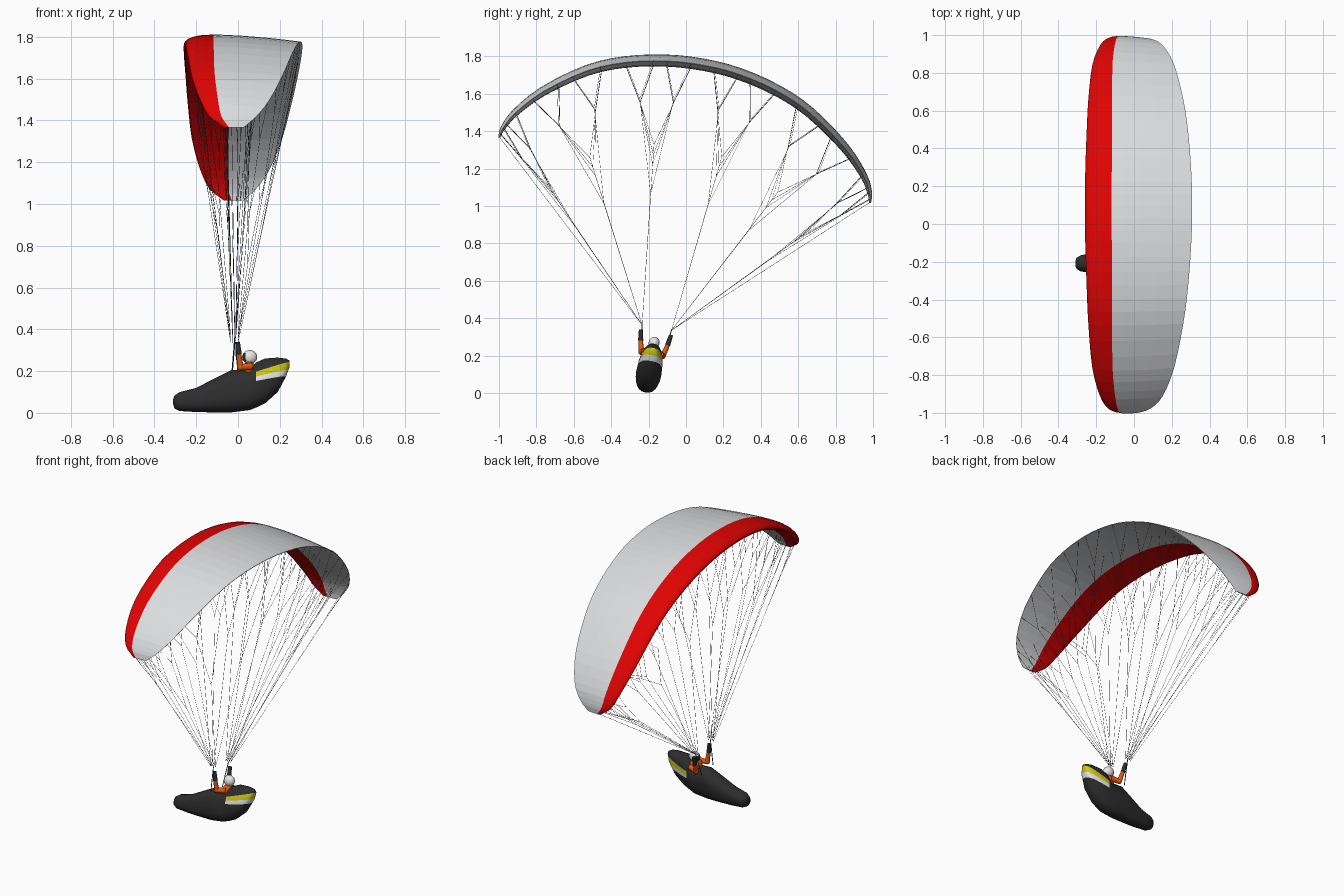
import bpy, bmesh, math
from mathutils import Matrix, Vector

if "Cube" in bpy.data.objects:
    bpy.data.objects.remove(bpy.data.objects["Cube"])

# Everything is built upright, then banked 10 degrees about the flight axis
BANK = Matrix.Translation((0, -0.007, 1.195)) @ Matrix.Rotation(math.radians(-10), 4, 'X')


def W(z):
    """Height read on the grid -> upright local height."""
    return (z - 1.195) / 0.985


def mat(name, *c):
    m = bpy.data.materials.new(name)
    m.diffuse_color = (*c, 1)
    m.use_nodes = True
    m.node_tree.nodes["Principled BSDF"].inputs["Base Color"].default_value = m.diffuse_color
    return m


RED = mat("red", 0.75, 0.001, 0.001)
GREY = mat("light grey", 0.71, 0.72, 0.74)
BLACK = mat("black", 0.026, 0.026, 0.027)
YELLOW = mat("yellow", 0.62, 0.57, 0.01)
WHITE = mat("white", 0.8, 0.8, 0.8)
ORANGE = mat("orange", 0.75, 0.1, 0.005)
LINE = mat("line blue grey", 0.055, 0.07, 0.095)


def finish(name, bm, mats, smooth=None):
    bmesh.ops.recalc_face_normals(bm, faces=bm.faces)
    me = bpy.data.meshes.new(name)
    bm.to_mesh(me)
    bm.free()
    for m in mats:
        me.materials.append(m)
    ob = bpy.data.objects.new(name, me)
    bpy.context.collection.objects.link(ob)
    ob.matrix_world = BANK
    if smooth:
        bpy.ops.object.select_all(action='DESELECT')
        ob.select_set(True)
        bpy.context.view_layer.objects.active = ob
        bpy.ops.object.shade_smooth_by_angle(angle=math.radians(smooth))
    return ob


def loft(bm, rings):
    """Skin closed rings and cap both ends; returns faces with their ring position."""
    vs = [[bm.verts.new(p) for p in r] for r in rings]
    n = len(vs[0])
    out = []
    for a, b in zip(vs, vs[1:]):
        for j in range(n):
            k = (j + 1) % n
            out.append((j, bm.faces.new((a[j], a[k], b[k], b[j]))))
    bm.faces.new(vs[0])
    bm.faces.new(vs[-1])
    return out


def catmull(pts, steps):
    res = []
    for i in range(len(pts) - 1):
        p1, p2 = pts[i], pts[i + 1]
        p0 = pts[i - 1] if i else (-p2[0], *p2[1:])
        p3 = pts[i + 2] if i + 2 < len(pts) else [2 * b - a for a, b in zip(p1, p2)]
        for s in range(steps):
            t = s / steps
            res.append([0.5 * (2 * b + (c - a) * t + (2 * a - 5 * b + 4 * c - d) * t * t
                               + (3 * b - a - 3 * c + d) * t ** 3)
                        for a, b, c, d in zip(p0, p1, p2, p3)])
    res.append(list(pts[-1]))
    return res


# Canopy: half-span stations (span, height, leading x, trailing x)
HALF = catmull([(0, .602, -.26, .308), (.2, .588, -.258, .303), (.42, .537, -.251, .287),
                (.62, .45, -.242, .261), (.835, .293, -.221, .212), (.963, .148, -.18, .15),
                (1.008, .052, -.135, .085), (1.012, -.004, -.068, .028)], 3)
SPAN = [[-s[0], *s[1:]] for s in HALF[:0:-1]] + HALF
for s in SPAN:  # the loaded side of the arch bulges slightly
    s[1] -= .03 * s[0] * abs(s[0]) * max(0, 1 - s[0] ** 2)
MID = len(HALF) - 1
# Aerofoil (chord fraction, thickness fraction): over the top, round the nose, back below
FOIL = [(1, .47), (.85, .63), (.7, .77), (.5, .91), (.35, .98), (.25, 1), (.15, .96), (.08, .85),
        (.03, .67), (.008, .5), (0, .35), (.01, .2), (.04, .08), (.1, .02), (.2, 0), (.4, .02),
        (.6, .1), (.8, .25), (1, .42)]


def surf(i, f, h):
    v, w, xl, xt = SPAN[i]
    a, b = SPAN[max(i - 1, 0)], SPAN[min(i + 1, len(SPAN) - 1)]
    t = Vector((b[0] - a[0], b[1] - a[1])).normalized()
    d = -0.115 * (xt - xl) * (1 - h)
    return Vector((xl + f * (xt - xl), v - t.y * d, w + t.x * d))


bm = bmesh.new()
for j, face in loft(bm, [[surf(i, f, h) for f, h in FOIL] for i in range(len(SPAN))]):
    face.material_index = 1 if 5 <= j < 15 else 0  # red nose band
finish("canopy", bm, [GREY, RED])

# Suspension lines: cascades from each riser to four rows under the canopy
cu = bpy.data.curves.new("suspension_lines", 'CURVE')
cu.dimensions = '3D'
cu.bevel_depth = 0.0009
cu.bevel_resolution = 0
cu.materials.append(LINE)


def line(a, b):
    sp = cu.splines.new('POLY')
    sp.points.add(1)
    sp.points[0].co = (*a, 1)
    sp.points[1].co = (*b, 1)


def mean(ps):
    return sum(ps, Vector()) / len(ps)


for side in (-1, 1):
    for f, h, rx, cut in ((.08, .03, -.035, .66), (.35, .02, -.025, .7),
                          (.62, .12, -.012, .62), (.98, .42, 0, .5)):
        riser = Vector((rx, side * .08, W(.35)))
        ends = [surf(MID + side * round(1 + k * 19 / 11), f, h) for k in range(12)]
        for g in range(0, 12, 4):
            node = riser.lerp(mean(ends[g:g + 4]), cut)
            line(riser, node)
            for q in (g, g + 2):
                sub = riser.lerp(mean(ends[q:q + 2]), .86)
                line(node, sub)
                line(sub, ends[q])
                line(sub, ends[q + 1])
    line((-.015, side * .08, W(.35)), surf(MID + side * MID, .4, .1))  # wing-tip line
ob = bpy.data.objects.new("suspension_lines", cu)
bpy.context.collection.objects.link(ob)
ob.matrix_world = BANK

# Harness pod: (x, bottom, top, half width) sections
POD = [(-.31, .04, .065, .014), (-.304, .022, .082, .029), (-.28, .01, .098, .043),
       (-.2, .005, .118, .052), (-.11, .003, .165, .06), (-.03, .003, .205, .066),
       (.055, .014, .2, .068), (.085, .025, .24, .066), (.13, .046, .26, .061),
       (.19, .1, .264, .05), (.23, .175, .259, .034), (.247, .22, .25, .014)]


def power(a):
    return math.copysign(abs(a) ** .85, a)


bm = bmesh.new()
N = 24
loft(bm, [[(x, hw * power(math.cos(k * math.tau / N)),
            W((lo + hi) / 2 + (hi - lo) / 2 * power(math.sin(k * math.tau / N)))) for k in range(N)]
          for x, lo, hi, hw in POD])
# Sloping stripe edges (height at x = 0.085, slope), cut into the rear shell
bmesh.ops.bisect_plane(bm, geom=bm.verts[:] + bm.edges[:] + bm.faces[:], dist=1e-5,
                       plane_co=(.085, 0, 0), plane_no=(1, 0, 0))
EDGES = [(.141, .21), (.162, .26), (.186, .34)]
for z0, m in EDGES:
    bmesh.ops.bisect_plane(bm, geom=bm.verts[:] + bm.edges[:] + bm.faces[:], dist=1e-5,
                           plane_co=(.085, 0, W(z0)), plane_no=(-m / .985, 0, 1))
for face in bm.faces:
    c = face.calc_center_median()
    if c.x > .085:
        n = sum(c.z > W(z0 + m * (c.x - .085)) for z0, m in EDGES)
        face.material_index = (0, 1, 2, 0)[n]
finish("harness_pod", bm, [BLACK, WHITE, YELLOW], 40)


def ball(name, centre, size, m):
    bm = bmesh.new()
    bmesh.ops.create_uvsphere(bm, u_segments=20, v_segments=12, radius=1,
                              matrix=Matrix.Translation(centre) @ Matrix.Diagonal((*size, 1)))
    return finish(name, bm, m, 60)


def limb(name, a, b, r1, r2, m):
    a, b = Vector(a), Vector(b)
    bm = bmesh.new()
    rot = (b - a).to_track_quat('Z', 'Y').to_matrix().to_4x4()
    bmesh.ops.create_cone(bm, cap_ends=True, segments=12, radius1=r1, radius2=r2,
                          depth=(b - a).length, matrix=Matrix.Translation((a + b) / 2) @ rot)
    finish(name, bm, [m], 50)


# Pilot
ball("torso", (.055, 0, W(.205)), (.035, .05, .04), [ORANGE])
helmet = ball("helmet", (.056, 0, W(.267)), (.036, .029, .034), [WHITE, BLACK])
for p in helmet.data.polygons:  # dark visor opening at the front
    c = p.center
    if c.x < .04 and c.z < W(.285):
        p.material_index = 1
for s, tag in ((-1, "left"), (1, "right")):
    shoulder, elbow = (.065, s * .042, W(.215)), (.012, s * .058, W(.208))
    wrist, hand = (.004, s * .073, W(.268)), (-.002, s * .082, W(.325))
    limb(tag + "_upper_arm", shoulder, elbow, .018, .015, ORANGE)
    ball(tag + "_elbow", elbow, (.016, .016, .016), [ORANGE])
    limb(tag + "_forearm", elbow, wrist, .015, .012, ORANGE)
    limb(tag + "_glove", wrist, hand, .014, .011, BLACK)
    limb(tag + "_riser", (-.028, s * .06, W(.195)), (-.015, s * .08, W(.352)), .0025, .0025, LINE)
